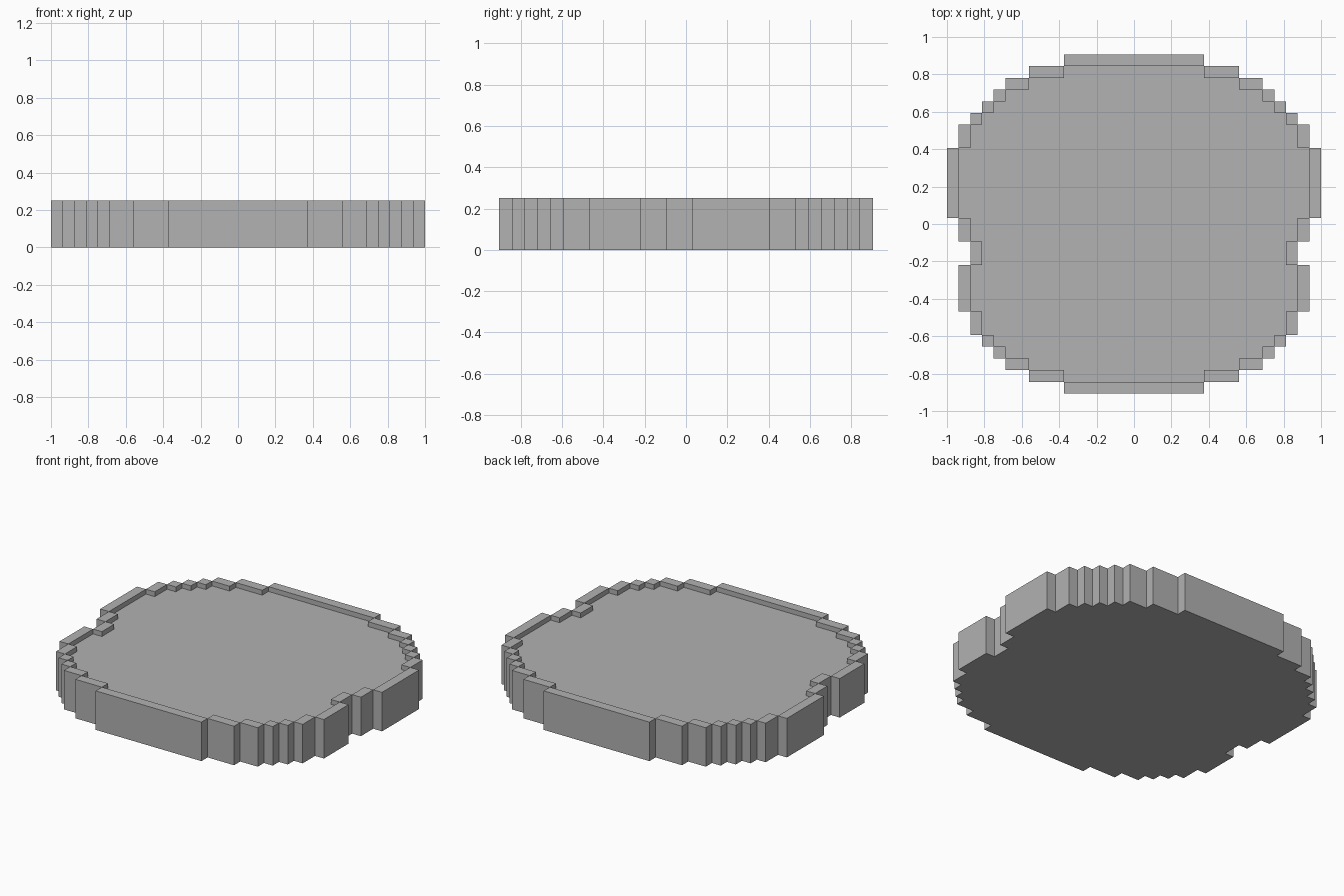
import bpy
import bmesh

cube = bpy.data.objects.get("Cube")
if cube:
    bpy.data.objects.remove(cube, do_unlink=True)

UNIT = 1 / 16
TOP, FLOOR = 0.25, 0.219

# Stepped outline from back to front: (half width, depth) in grid units
RUNS = [(6, 1), (9, 1), (11, 1), (12, 1), (13, 1), (14, 1), (15, 2), (16, 6),
        (15, 2), (14, 2), (15, 4), (14, 2), (13, 1), (12, 1), (11, 1), (9, 1), (6, 1)]

# Each band: outer half width, inner half width of the rim, back y, front y
bands = []
y = sum(depth for _, depth in RUNS) / 2
for i, (width, depth) in enumerate(RUNS):
    before = RUNS[i - 1][0] if i > 0 else 0
    after = RUNS[i + 1][0] if i < len(RUNS) - 1 else 0
    inner = min(width - 1, before, after)
    bands.append((width * UNIT, inner * UNIT, y * UNIT, (y - depth) * UNIT))
    y -= depth


def outline(side):
    """Mirrored stepped outline, counter-clockwise from above."""
    right = []
    for band in bands:
        if band[side] > 0:
            right += [(band[side], band[2]), (band[side], band[3])]
    left = [(-x, y) for x, y in reversed(right)]
    return list(reversed(right + left))


bm = bmesh.new()


def face(points):
    bm.faces.new([bm.verts.new(p) for p in points])


def flat(points, z):
    face([(x, y, z) for x, y in points])


def walls(points, low, high):
    for (ax, ay), (bx, by) in zip(points, points[1:] + points[:1]):
        face([(ax, ay, low), (bx, by, low), (bx, by, high), (ax, ay, high)])


outer, inner = outline(0), outline(1)

# Underside and outer walls
flat(outer[::-1], 0)
walls(outer, 0, TOP)

# Recessed floor and the low inner walls around it
flat(inner, FLOOR)
walls(inner[::-1], FLOOR, TOP)

# Top of the raised rim
for wide, narrow, back, front in bands:
    spans = [(narrow, wide), (-wide, -narrow)] if narrow > 0 else [(-wide, wide)]
    for a, b in spans:
        flat([(a, front), (b, front), (b, back), (a, back)], TOP)

bmesh.ops.remove_doubles(bm, verts=bm.verts, dist=0.0001)
mesh = bpy.data.meshes.new("stepped_tray")
bm.to_mesh(mesh)
bm.free()

grey = bpy.data.materials.new("plain_grey")
grey.use_nodes = True
colour = (0.445, 0.445, 0.445, 1)
grey.diffuse_color = colour
grey.node_tree.nodes["Principled BSDF"].inputs["Base Color"].default_value = colour
mesh.materials.append(grey)

tray = bpy.data.objects.new("stepped_tray", mesh)
bpy.context.collection.objects.link(tray)
